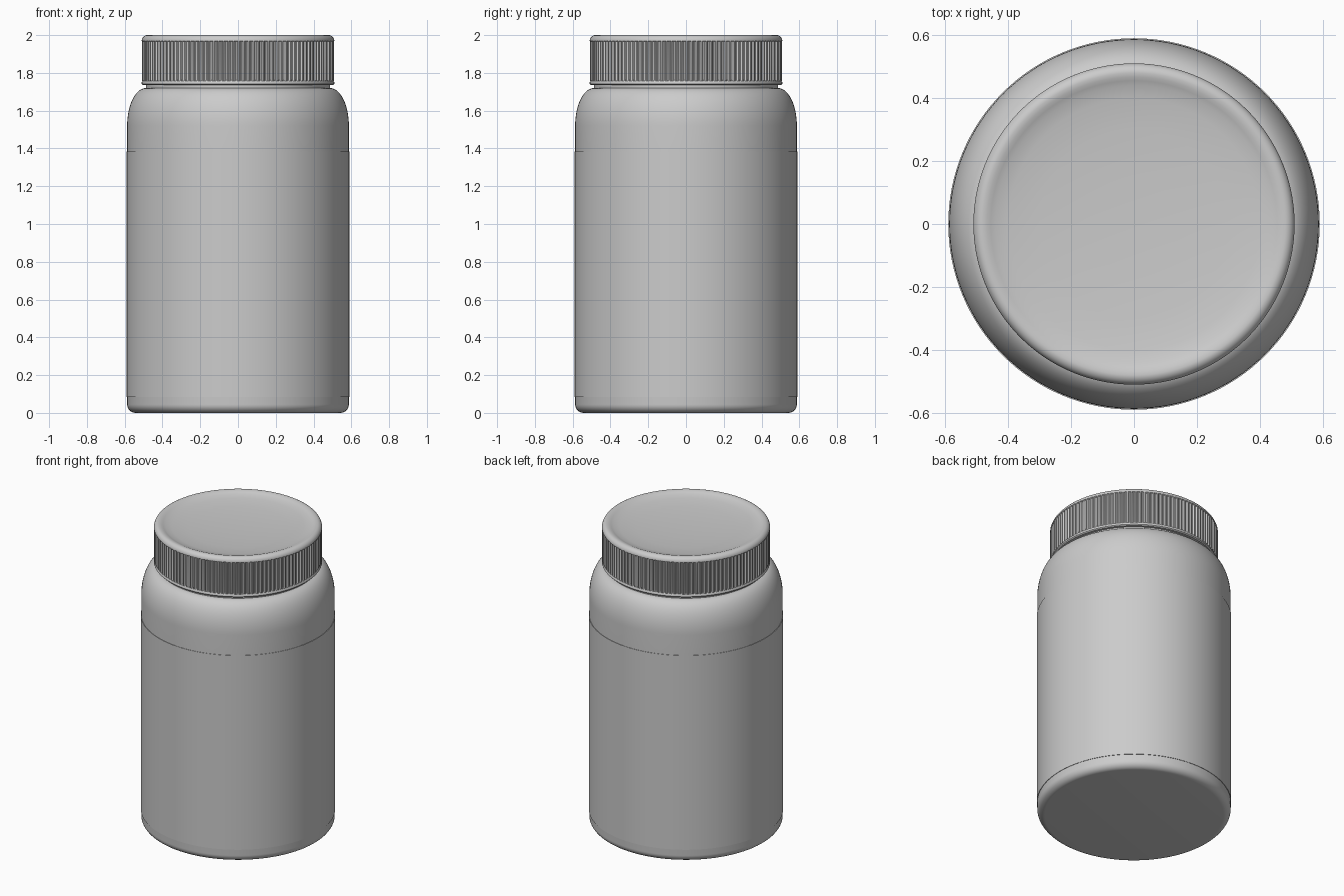
import bpy
import math

if "Cube" in bpy.data.objects:
    bpy.data.objects.remove(bpy.data.objects["Cube"])


def lathe(name, profile, seg, closed=False, rib=None):
    """Revolve (radius, z) points; rib(ring, step) returns a radius offset."""
    verts, rings, faces = [], [], []
    for j, (r, z) in enumerate(profile):
        start = len(verts)
        if r == 0:
            verts.append((0, 0, z))
            rings.append([start] * seg)
            continue
        for i in range(seg):
            a = 2 * math.pi * i / seg
            rr = r + (rib(j, i) if rib else 0)
            verts.append((rr * math.cos(a), rr * math.sin(a), z))
        rings.append(list(range(start, start + seg)))
    pairs = list(zip(rings, rings[1:]))
    if closed:
        pairs.append((rings[-1], rings[0]))
    for lo, hi in pairs:
        for i in range(seg):
            k = (i + 1) % seg
            quad = [lo[i], lo[k], hi[k], hi[i]]
            faces.append(list(dict.fromkeys(quad)))
    mesh = bpy.data.meshes.new(name)
    mesh.from_pydata(verts, [], faces)
    obj = bpy.data.objects.new(name, mesh)
    bpy.context.collection.objects.link(obj)
    bpy.ops.object.select_all(action='DESELECT')
    obj.select_set(True)
    bpy.context.view_layer.objects.active = obj
    bpy.ops.object.shade_smooth_by_angle(angle=math.radians(35))
    return obj


def arc(cr, cz, rr, rz, a0, a1, n):
    """Elliptical arc of profile points, angles in degrees."""
    out = []
    for i in range(n + 1):
        a = math.radians(a0 + (a1 - a0) * i / n)
        out.append((cr + rr * math.cos(a), cz + rz * math.sin(a)))
    return out


# Bottle body: flat base, rounded foot, straight wall, soft shoulder, neck
body = [(0, 0)]
body += arc(0.541, 0.045, 0.046, 0.045, -90, 0, 8)
body += [(0.587, 1.40)]
body += arc(0.487, 1.52, 0.10, 0.20, 0, 90, 16)
body += [(0.487, 1.76), (0, 1.76)]
lathe("bottle_body", body, 128)

# Thin wrap-around label
label = [(0.585, 0.085), (0.59, 0.085), (0.59, 1.385), (0.585, 1.385)]
lathe("label", label, 128, closed=True)

# Screw cap: plain lower band, ribbed grip, rounded rim, dished top
cap = [(0, 1.75), (0.49, 1.735), (0.504, 1.735), (0.51, 1.741),
       (0.51, 1.75), (0.506, 1.756)]
grip_start = len(cap)
cap += [(0.509, 1.762), (0.509, 1.966)]
cap += arc(0.48, 1.97, 0.03, 0.03, 0, 90, 7)
cap += [(0.467, 1.998), (0.455, 1.993), (0.44, 1.987), (0.40, 1.979),
        (0.30, 1.970), (0.15, 1.964), (0, 1.962)]


def grip(ring, step):
    ribbed = ring in (grip_start, grip_start + 1)
    return -0.008 if ribbed and step % 4 >= 2 else 0


lathe("ribbed_cap", cap, 480, rib=grip)
